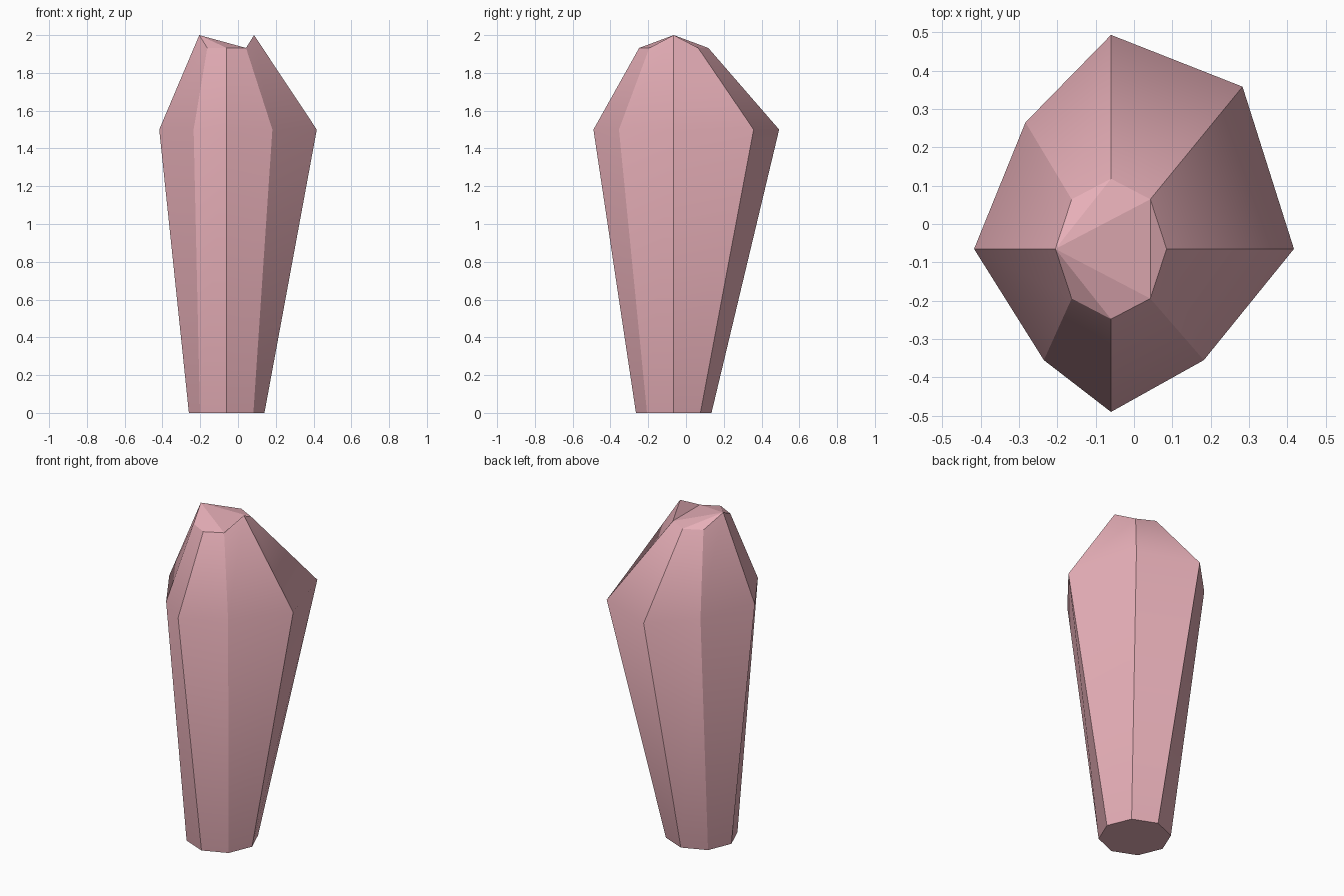
import bpy, bmesh
from math import cos, sin, pi

if "Cube" in bpy.data.objects:
    bpy.data.objects.remove(bpy.data.objects["Cube"])

CX, CY = -0.06, -0.065   # axis of the shard


def ellipse_ring(rx, ry, z):
    return [(CX + rx * cos(i * pi / 4), CY + ry * sin(i * pi / 4), z) for i in range(8)]


bm = bmesh.new()


def add_ring(points):
    return [bm.verts.new(p) for p in points]


# Foot: regular octagon
foot = add_ring(ellipse_ring(0.2, 0.2, 0))

# Shoulder: irregular octagon, widest part
shoulder_xy = [(0.417, CY), (0.283, 0.358), (CX, 0.493), (-0.283, 0.265),
               (-0.417, CY), (-0.235, -0.355), (CX, -0.49), (0.182, -0.355)]
shoulder = add_ring([(x, y, 1.5) for x, y in shoulder_xy])

# Tip: narrow octagon with raised left and right corners
tip = add_ring(ellipse_ring(0.145, 0.183, 1.932))
tip[0].co.z = tip[4].co.z = 2.0

# Side facets
for low, high in ((foot, shoulder), (shoulder, tip)):
    for i in range(8):
        j = (i + 1) % 8
        bm.faces.new((low[i], low[j], high[j], high[i]))
bm.faces.new(foot[::-1])

# Creased top: fan from the left corner plus one ear on the right
for a, b in ((5, 6), (6, 7), (7, 1), (1, 2), (2, 3)):
    bm.faces.new((tip[4], tip[a], tip[b]))
bm.faces.new((tip[7], tip[0], tip[1]))

# Smooth across the shoulder, sharp on every other edge
shoulder_set = set(shoulder)
for f in bm.faces:
    f.smooth = True
for e in bm.edges:
    e.smooth = e.verts[0] in shoulder_set and e.verts[1] in shoulder_set
bm.normal_update()

mesh = bpy.data.meshes.new("crystal_shard")
bm.to_mesh(mesh)
bm.free()
shard = bpy.data.objects.new("crystal_shard", mesh)
bpy.context.collection.objects.link(shard)

pink = bpy.data.materials.new("pink_crystal")
pink.diffuse_color = (0.8, 0.43, 0.48, 1)
pink.use_nodes = True
pink.node_tree.nodes["Principled BSDF"].inputs["Base Color"].default_value = pink.diffuse_color
mesh.materials.append(pink)
